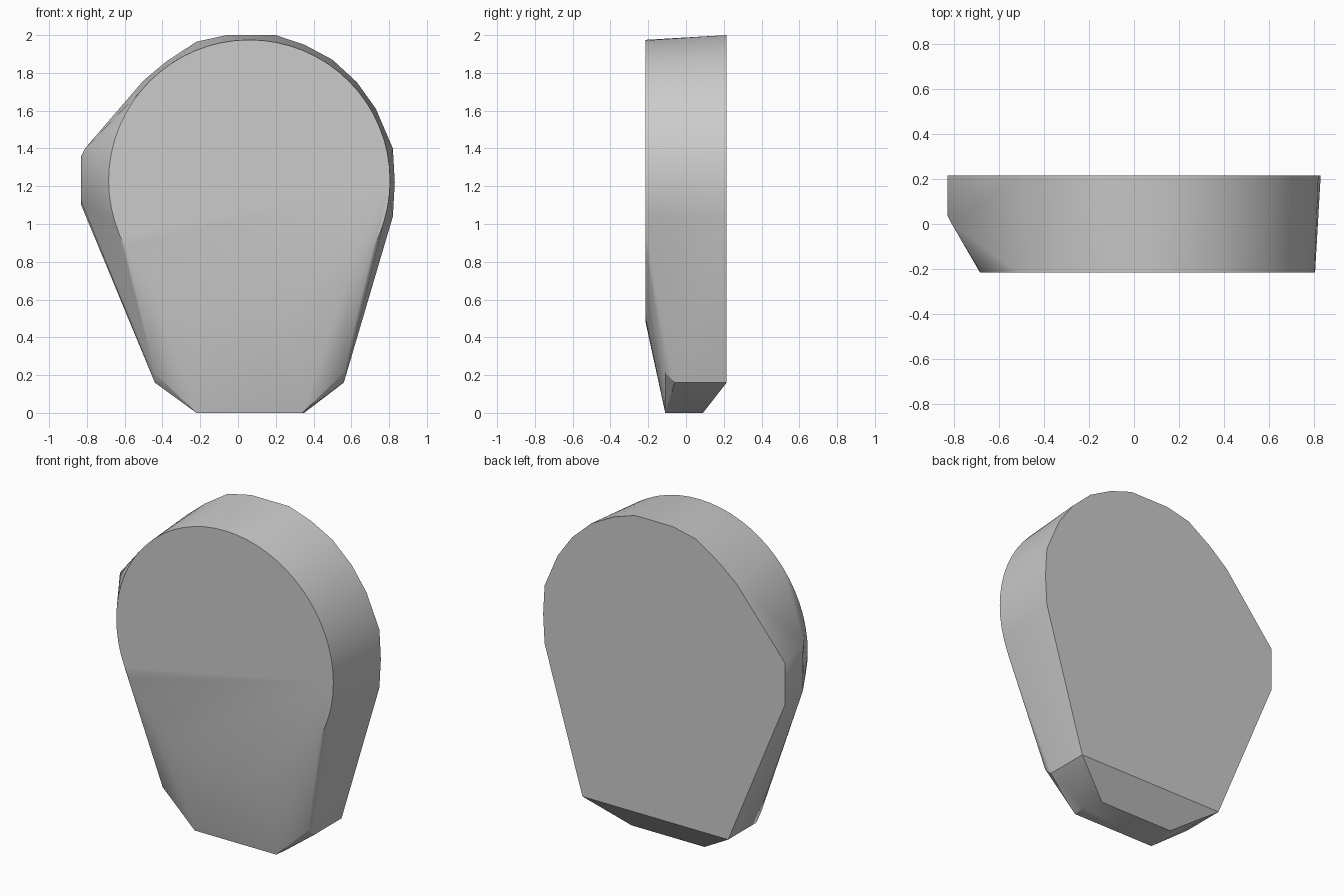
import bpy
import bmesh
from math import cos, sin, tau, radians

cube = bpy.data.objects.get("Cube")
if cube:
    bpy.data.objects.remove(cube, do_unlink=True)

FRONT, BACK = -0.215, 0.215

# Plain grey material
grey = bpy.data.materials.new("stone grey")
grey.use_nodes = True
colour = (0.6, 0.6, 0.6, 1)
grey.diffuse_color = colour
grey.node_tree.nodes["Principled BSDF"].inputs["Base Color"].default_value = colour

# Round front face
SEGMENTS = 64
points = [(0.06 + 0.745 * cos(tau * i / SEGMENTS), FRONT,
           1.23 + 0.745 * sin(tau * i / SEGMENTS)) for i in range(SEGMENTS)]

# Faceted back outline
outline = [(-0.44, 0.16), (-0.83, 1.1), (-0.83, 1.36), (-0.5, 1.76),
           (-0.38, 1.86), (-0.22, 1.965), (-0.06, 2), (0.2, 2),
           (0.35, 1.95), (0.5, 1.87), (0.63, 1.75), (0.73, 1.61),
           (0.82, 1.4), (0.83, 1.22), (0.82, 1.04), (0.56, 0.16)]
points += [(x, BACK, z) for x, z in outline]

# Projecting shoulder on the right side
points += [(-0.83, 0.04, 1.12), (-0.83, 0.04, 1.36), (-0.81, 0.0, 1.4)]

# Lower corners above the tapered foot
for x in (-0.44, 0.56):
    points += [(x, -0.06, 0.16), (x, -0.11, 0.21)]

# Small flat foot
points += [(x, y, 0) for x, y in
           [(-0.22, -0.11), (0.34, -0.11), (0.35, -0.02), (0.31, 0.09), (-0.19, 0.09)]]

# Wrap the sections in one convex skin
bm = bmesh.new()
for p in points:
    bm.verts.new(p)
hull = bmesh.ops.convex_hull(bm, input=bm.verts[:])
loose = {g for g in hull["geom_interior"] + hull["geom_unused"]
         if isinstance(g, bmesh.types.BMVert)}
bmesh.ops.delete(bm, geom=list(loose), context="VERTS")
bmesh.ops.recalc_face_normals(bm, faces=bm.faces[:])

mesh = bpy.data.meshes.new("rounded_block")
bm.to_mesh(mesh)
bm.free()
mesh.materials.append(grey)
block = bpy.data.objects.new("rounded_block", mesh)
bpy.context.collection.objects.link(block)

# Smooth rim with crisp face borders
bpy.ops.object.select_all(action="DESELECT")
block.select_set(True)
bpy.context.view_layer.objects.active = block
bpy.ops.object.shade_smooth_by_angle(angle=radians(30))
